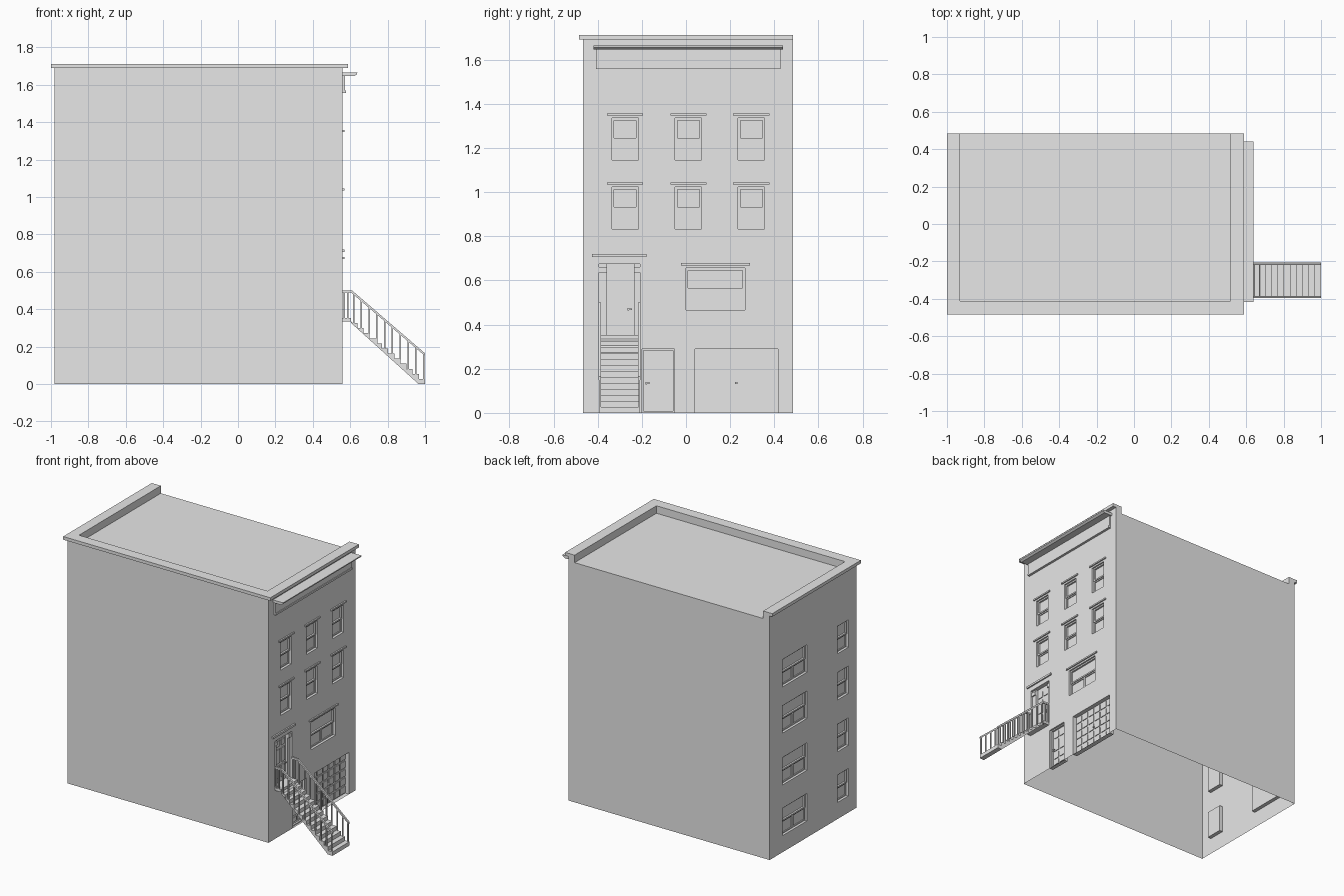
import bpy, bmesh

cube = bpy.data.objects.get("Cube")
if cube:
    bpy.data.objects.remove(cube, do_unlink=True)

grey = bpy.data.materials.new("plain_grey")
grey.use_nodes = True
grey.diffuse_color = (0.8, 0.8, 0.8, 1)
grey.node_tree.nodes["Principled BSDF"].inputs["Base Color"].default_value = (0.8, 0.8, 0.8, 1)

# Overall building limits
BACK, FRONT = -0.98, 0.56
SIDE, PARTY = -0.466, 0.484
ROOF, WALL_TOP, TOP = 1.66, 1.69, 1.712


class Part:
    """Collects simple shapes into one named object."""

    def __init__(self, name):
        self.name, self.bm = name, bmesh.new()

    def face(self, points):
        return self.bm.faces.new([self.bm.verts.new(p) for p in points])

    def box(self, x, y, z):
        x, y, z = sorted(x), sorted(y), sorted(z)
        made = bmesh.ops.create_cube(self.bm, size=1)["verts"]
        for v in made:
            v.co = [lim[0] if c < 0 else lim[1] for c, lim in zip(v.co, (x, y, z))]
        return self

    def prism(self, outline, y):
        """Extrude an xz outline from y[0] to y[1]."""
        f = self.face([(px, y[0], pz) for px, pz in outline])
        out = bmesh.ops.extrude_face_region(self.bm, geom=[f])["geom"]
        for v in out:
            if isinstance(v, bmesh.types.BMVert):
                v.co.y = y[1]
        return self

    def done(self):
        bmesh.ops.recalc_face_normals(self.bm, faces=self.bm.faces)
        mesh = bpy.data.meshes.new(self.name)
        self.bm.to_mesh(mesh)
        self.bm.free()
        mesh.materials.append(grey)
        ob = bpy.data.objects.new(self.name, mesh)
        bpy.context.collection.objects.link(ob)
        return ob


def pierced_wall(name, x, out, holes):
    """Thin wall across y with rectangular holes; each hole gets a reveal."""
    p = Part(name)
    ys = sorted({SIDE, PARTY} | {v for h in holes for v in h[:2]})
    zs = sorted({0, WALL_TOP, ROOF} | {v for h in holes for v in h[2:4]})
    for y0, y1 in zip(ys, ys[1:]):
        for z0, z1 in zip(zs, zs[1:]):
            cy, cz = (y0 + y1) / 2, (z0 + z1) / 2
            if not any(h[0] < cy < h[1] and h[2] < cz < h[3] for h in holes):
                p.face([(x, y0, z0), (x, y1, z0), (x, y1, z1), (x, y0, z1)])
    for y0, y1, z0, z1, depth in holes:
        ring = [(y0, z0), (y1, z0), (y1, z1), (y0, z1)]
        for a, b in zip(ring, ring[1:] + ring[:1]):
            p.face([(x, *a), (x, *b), (x - out * depth, *b), (x - out * depth, *a)])
    bmesh.ops.remove_doubles(p.bm, verts=p.bm.verts, dist=0.0001)
    return p.done()


def frame(p, x, y0, y1, z0, z1, w):
    """Four bars round a rectangle; x is a depth range."""
    for y in ((y0, y0 + w), (y1 - w, y1)):
        p.box(x, y, (z0, z1))
    for z in ((z0, z0 + w), (z1 - w, z1)):
        p.box(x, (y0 + w, y1 - w), z)


def window(name, x, out, hole):
    y0, y1, z0, z1, depth = hole
    mid, ym, wide = (z0 + z1) / 2, (y0 + y1) / 2, y1 - y0 > 0.2
    p = Part(name)
    back, sash, upper = (x - out * d for d in (depth, depth - 0.006, depth - 0.012))
    p.box((back - out * 0.003, back), (y0, y1), (z0, z1))
    frame(p, (back, upper), y0, y1, mid - 0.005, z1, 0.01)
    for a, b in (((y0, ym), (ym, y1)) if wide else ((y0, y1),)):
        frame(p, (back, sash), a, b, z0, mid - 0.005, 0.008)
    p.done()


def panels(p, x, ys, zs, gap):
    """Raised panels between grid lines."""
    for y0, y1 in zip(ys, ys[1:]):
        for z0, z1 in zip(zs, zs[1:]):
            p.box(x, (y0 + gap, y1 - gap), (z0 + gap, z1 - gap))


def handle(p, x, y, z):
    p.box((x, x + 0.014), (y - 0.004, y + 0.004), (z - 0.006, z + 0.006))
    p.box((x + 0.01, x + 0.014), (y, y + 0.018), (z - 0.003, z + 0.003))


def spread(a, b, n):
    return [a + (b - a) * i / n for i in range(n + 1)]


# Openings as (y0, y1, z0, z1, depth)
H, D = 0.19, 0.023
street = [(c - 0.06, c + 0.06, t - H, t, D) for c in (-0.276, 0.011, 0.296) for t in (1.022, 1.335)]
street.append((0.0, 0.267, 0.656 - H, 0.656, D))
rear = [(y0, y1, t - H, t, D) for t in (0.305, 0.656, 1.015, 1.335)
        for y0, y1 in ((0.075, 0.342), (-0.377, -0.257))]
entry = (-0.394, -0.208, 0.353, 0.675, 0.03)
lower = (-0.2, -0.052, 0, 0.29, 0.025)
garage = (0.04, 0.416, 0, 0.29, 0.03)

# Shell, open underneath
pierced_wall("front_wall", FRONT, 1, street + [entry, lower, garage])
pierced_wall("rear_wall", BACK, -1, rear)
for name, y, top in (("side_wall", SIDE, WALL_TOP), ("party_wall", PARTY, ROOF)):
    p = Part(name)
    p.face([(BACK, y, 0), (FRONT, y, 0), (FRONT, y, top), (BACK, y, top)])
    p.done()
p = Part("roof_deck")
p.face([(BACK, SIDE, ROOF), (FRONT, SIDE, ROOF), (FRONT, PARTY, ROOF), (BACK, PARTY, ROOF)])
p.done()

# Parapet and coping on three sides
IN_B, IN_F, IN_S = -0.93, 0.515, -0.412


def three_sides(name, x0, x1, y0, z):
    p = Part(name)
    p.box((x0, IN_B), (y0, PARTY), z).box((IN_F, x1), (y0, PARTY), z)
    p.box((IN_B, IN_F), (y0, IN_S), z).done()


three_sides("parapet", BACK, FRONT, SIDE, (ROOF, WALL_TOP))
three_sides("coping", -1.0, 0.587, -0.485, (WALL_TOP, TOP))

# Cornice and frieze
Part("cornice").prism([(FRONT, 1.665), (0.638, 1.665), (0.636, 1.656), (0.622, 1.646),
                       (FRONT, 1.646)], (-0.418, 0.44)).done()
p = Part("frieze")
p.box((FRONT, 0.572), (-0.407, 0.428), (1.57, 1.646))
p.box((FRONT, 0.577), (-0.407, 0.428), (1.557, 1.57)).done()

# Windows and their lintels
for i, hole in enumerate(street):
    window(f"street_window_{i}", FRONT, 1, hole)
    Part(f"lintel_{i}").box((FRONT, FRONT + 0.009), (hole[0] - 0.022, hole[1] + 0.022),
                            (hole[3] + 0.012, hole[3] + 0.022)).done()
for i, hole in enumerate(rear):
    window(f"rear_window_{i}", BACK, -1, hole)
Part("entry_lintel").box((FRONT, 0.57), (-0.425, -0.18), (0.706, 0.72)).done()

# Entry door with side posts and header
p = Part("entry_door")
x = FRONT - entry[4]
p.box((x - 0.004, x), entry[:2], entry[2:4])
for y in ((-0.394, -0.357), (-0.245 + 0.01, -0.208)):
    p.box((x, x + 0.015), y, (0.353, 0.675))
    p.box((x + 0.015, x + 0.024), y, (0.635, 0.66))
for zs in ((0.375, 0.475), (0.48, 0.59), (0.595, 0.65)):
    panels(p, (x, x + 0.005), spread(-0.352, -0.24, 2), zs, 0.007)
handle(p, x, -0.262, 0.47)
p.done()

# Lower door
p = Part("lower_door")
x = FRONT - lower[4]
p.box((x - 0.004, x), lower[:2], lower[2:4])
frame(p, (x, x + 0.012), *lower[:4], 0.008)
for zs in ((0.015, 0.06), (0.06, 0.12), (0.12, 0.215), (0.215, 0.275)):
    panels(p, (x, x + 0.005), spread(-0.182, -0.07, 2), zs, 0.007)
handle(p, x, -0.18, 0.135)
p.done()

# Garage door
p = Part("garage_door")
x = FRONT - garage[4]
p.box((x - 0.004, x), garage[:2], garage[2:4])
panels(p, (x, x + 0.005), spread(*garage[:2], 6), spread(*garage[2:4], 5), 0.006)
p.box((x, x + 0.014), (0.223, 0.233), (0.13, 0.14))
p.done()

# Stairs: stepped slab with a landing
N, LAND_X, LAND_Z = 12, 0.605, 0.353
run, rise = (1.0 - LAND_X) / N, LAND_Z / (N + 1)
outline = [(1.0, 0)]
for k in range(N):
    outline += [(1.0 - k * run, (k + 1) * rise), (1.0 - (k + 1) * run, (k + 1) * rise)]
outline += [(LAND_X, LAND_Z), (FRONT, LAND_Z), (FRONT, 0.335), (LAND_X, 0.335), (0.965, 0)]
Part("stairs").prism(outline, (-0.394, -0.208)).done()

# Handrails and balusters
for name, y in (("right_railing", -0.39), ("left_railing", -0.212)):
    p = Part(name)
    p.prism([(FRONT, 0.5), (0.61, 0.5), (1.0, 0.164), (1.0, 0.15), (0.606, 0.488),
             (FRONT, 0.488)], (y - 0.006, y + 0.006))
    for x in [0.568, 0.588] + [0.992 - 0.0415 * k for k in range(10)]:
        foot = LAND_Z if x < LAND_X else rise * (int((1.0 - x) / run) + 1)
        head = min(0.492, 0.157 + (1.0 - x) * 0.861)
        p.box((x - 0.004, x + 0.004), (y - 0.004, y + 0.004), (foot - 0.004, head))
    p.done()
